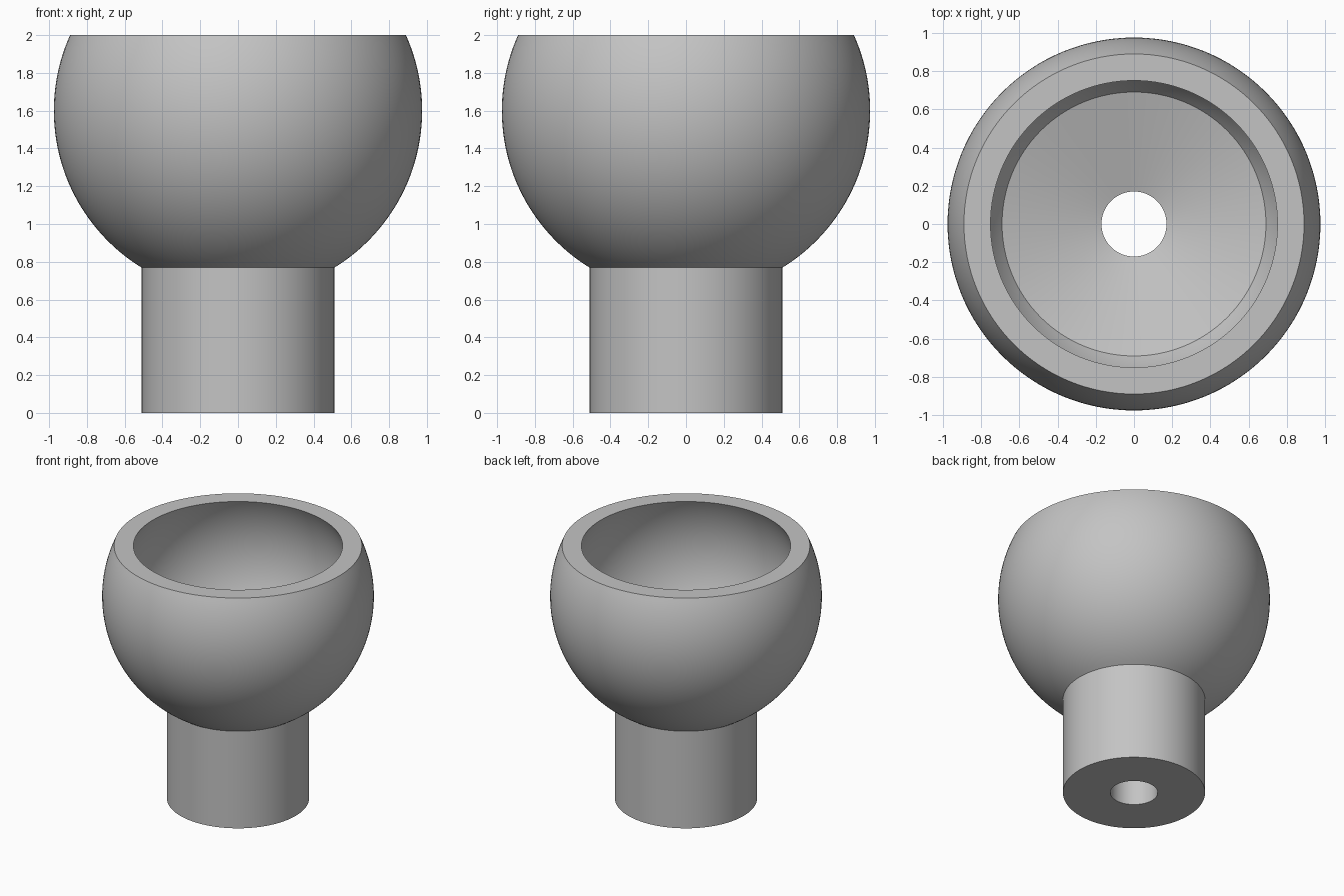
import bpy
import bmesh
from math import asin, cos, sin, pi, radians

cube = bpy.data.objects.get("Cube")
if cube:
    bpy.data.objects.remove(cube, do_unlink=True)

STEPS = 128
CENTRE_Z, TOP_Z = 1.6, 2.0
OUTER_R, INNER_R = 0.975, 0.85
STEM_R, BORE_R = 0.51, 0.17
SEAT_R, SEAT_Z = 0.69, 0.95


def arc(radius, start, end, count):
    """Points on a circle around the cup centre, as (radius, height)."""
    angles = [start + (end - start) * i / count for i in range(count + 1)]
    return [(radius * cos(a), CENTRE_Z + radius * sin(a)) for a in angles]


def rim_angle(radius):
    return asin((TOP_Z - CENTRE_Z) / radius)


def foot_angle(radius, reach):
    """Angle below the equator where the sphere narrows to the given reach."""
    return asin(reach / radius) - pi / 2


def lathe(name, profile, material):
    """Spin a closed profile around the vertical axis."""
    bm = bmesh.new()
    verts = [bm.verts.new((r, 0, z)) for r, z in profile]
    edges = [bm.edges.new((v, verts[i - 1])) for i, v in enumerate(verts)]
    bmesh.ops.spin(bm, geom=verts + edges, cent=(0, 0, 0), axis=(0, 0, 1),
                   angle=2 * pi, steps=STEPS, use_merge=False)
    bmesh.ops.remove_doubles(bm, verts=bm.verts, dist=0.0005)
    bmesh.ops.recalc_face_normals(bm, faces=bm.faces)
    mesh = bpy.data.meshes.new(name)
    bm.to_mesh(mesh)
    bm.free()
    mesh.materials.append(material)
    obj = bpy.data.objects.new(name, mesh)
    bpy.context.collection.objects.link(obj)
    bpy.ops.object.select_all(action='DESELECT')
    obj.select_set(True)
    bpy.context.view_layer.objects.active = obj
    bpy.ops.object.shade_smooth_by_angle(angle=radians(20))
    return obj


grey = bpy.data.materials.new("plain grey")
grey.use_nodes = True
grey.diffuse_color = (0.55, 0.55, 0.55, 1)
grey.node_tree.nodes["Principled BSDF"].inputs["Base Color"].default_value = grey.diffuse_color

# Stem and outer ball, then the hollow socket, conical seat and through bore
outer = arc(OUTER_R, foot_angle(OUTER_R, STEM_R), rim_angle(OUTER_R), 40)
socket = arc(INNER_R, rim_angle(INNER_R), foot_angle(INNER_R, SEAT_R), 36)
profile = [(BORE_R, 0), (STEM_R, 0)] + outer + socket + [(BORE_R, SEAT_Z)]
# Sharp limit stays below the shallow seat-to-socket crease
lathe("ball_socket_cup", profile, grey)
